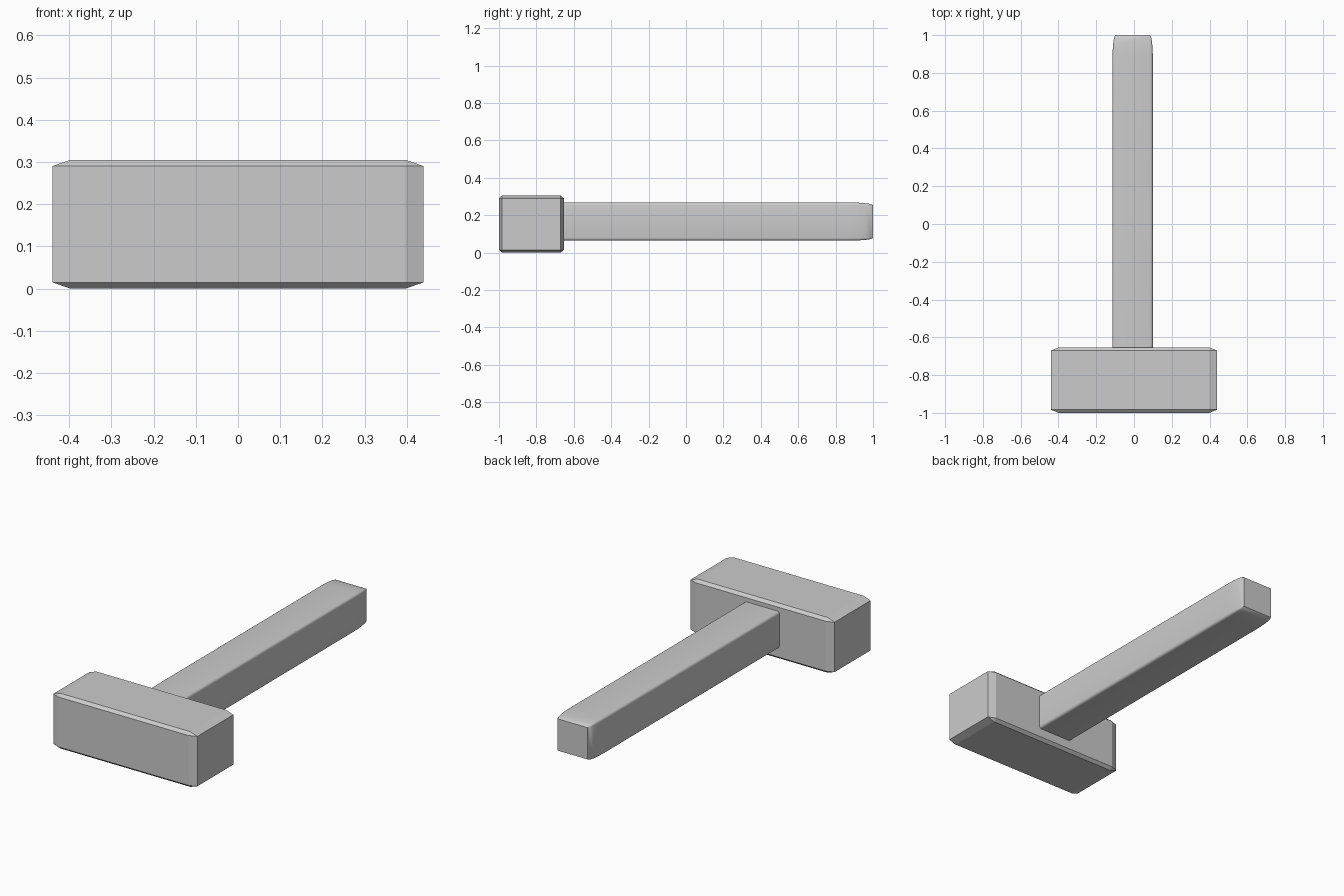
import bpy, bmesh
from mathutils import Vector

if "Cube" in bpy.data.objects:
    bpy.data.objects.remove(bpy.data.objects["Cube"])


def bevelled_box(name, lo, hi, bevel, segments):
    """Bevel a unit cube, then stretch it, so the rounding follows the proportions."""
    lo, hi = Vector(lo), Vector(hi)
    bm = bmesh.new()
    bmesh.ops.create_cube(bm, size=1)
    bmesh.ops.bevel(bm, geom=bm.edges[:], offset=bevel, segments=segments,
                    profile=0.5, affect='EDGES')
    bmesh.ops.scale(bm, vec=hi - lo, verts=bm.verts)
    bmesh.ops.translate(bm, vec=(lo + hi) / 2, verts=bm.verts)
    mesh = bpy.data.meshes.new(name)
    bm.to_mesh(mesh)
    bm.free()
    obj = bpy.data.objects.new(name, mesh)
    bpy.context.collection.objects.link(obj)
    return obj


# Chamfered hammer head
bevelled_box("hammer_head", (-0.44, -1.0, 0.0), (0.44, -0.653, 0.305), 0.048, 1)

# Long handle with rounded end, its near end sunk into the head
handle = bevelled_box("handle", (-0.114, -0.85, 0.064), (0.10, 1.0, 0.268), 0.07, 4)
bpy.context.view_layer.objects.active = handle
handle.select_set(True)
bpy.ops.object.shade_smooth_by_angle(angle=0.52)
